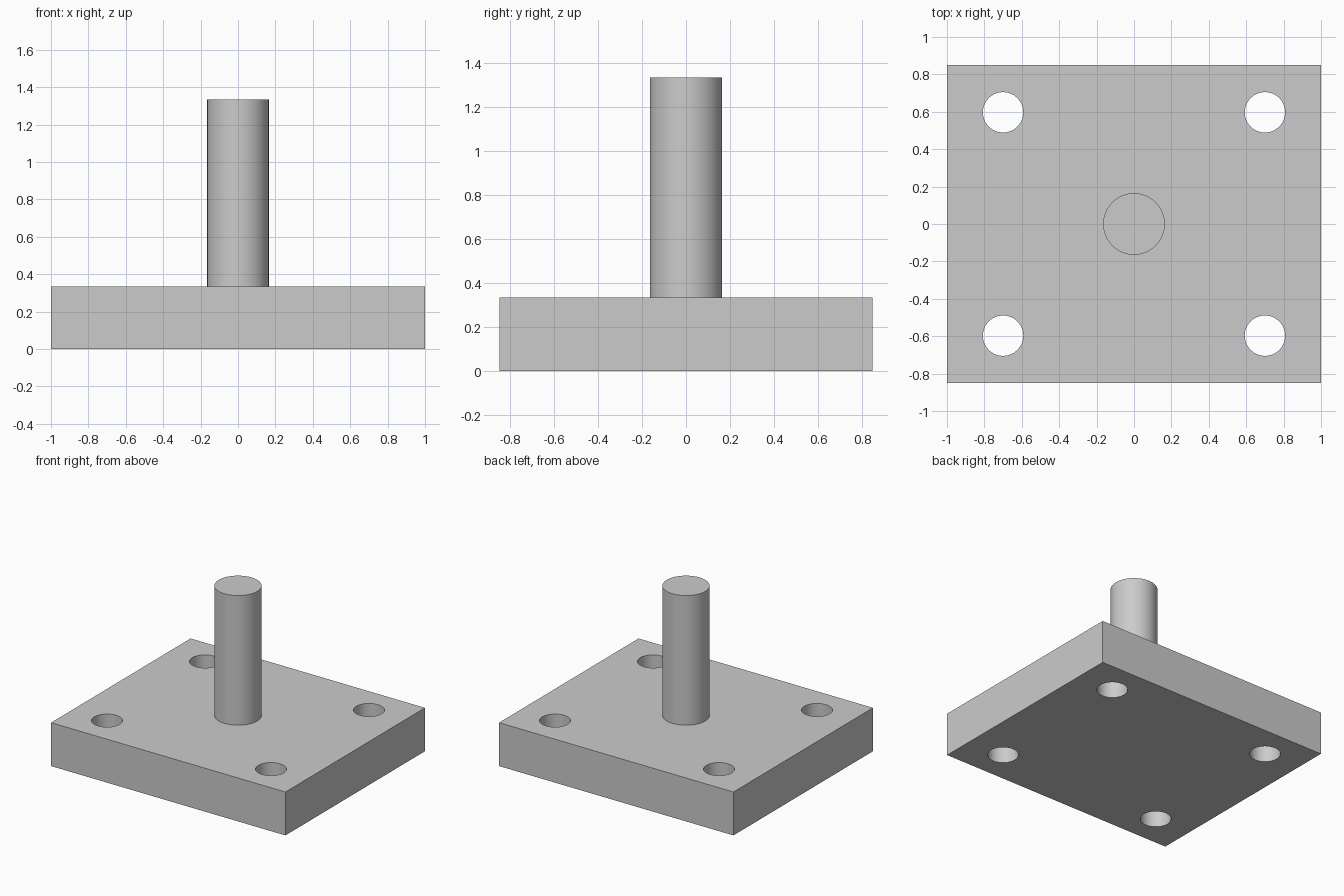
import bpy
from math import radians

if "Cube" in bpy.data.objects:
    bpy.data.objects.remove(bpy.data.objects["Cube"], do_unlink=True)

PLATE_X, PLATE_Y, PLATE_H = 2.0, 1.7, 0.335
POST_R, POST_TOP = 0.165, 1.335
HOLE_R, HOLE_X, HOLE_Y = 0.108, 0.7, 0.597

grey = bpy.data.materials.new("light_grey")
grey.use_nodes = True
colour = (0.6, 0.6, 0.6, 1)
grey.diffuse_color = colour
grey.node_tree.nodes["Principled BSDF"].inputs["Base Color"].default_value = colour


def cylinder(name, x, y, bottom, top, radius):
    bpy.ops.mesh.primitive_cylinder_add(
        vertices=64, radius=radius, depth=top - bottom,
        location=(x, y, (bottom + top) / 2))
    obj = bpy.context.object
    obj.name = name
    return obj


def finish(obj):
    obj.data.materials.clear()
    obj.data.materials.append(grey)
    bpy.ops.object.select_all(action="DESELECT")
    obj.select_set(True)
    bpy.context.view_layer.objects.active = obj
    bpy.ops.object.shade_smooth_by_angle(angle=radians(30))


# Base plate
bpy.ops.mesh.primitive_cube_add(size=1, location=(0, 0, PLATE_H / 2))
plate = bpy.context.object
plate.name = "base_plate"
plate.scale = (PLATE_X, PLATE_Y, PLATE_H)
bpy.ops.object.transform_apply(location=True, rotation=False, scale=True)

# Four through holes, one near each corner
for sx in (-1, 1):
    for sy in (-1, 1):
        cutter = cylinder("hole_cutter", sx * HOLE_X, sy * HOLE_Y,
                          -0.1, PLATE_H + 0.1, HOLE_R)
        cutter.hide_render = True
        cut = plate.modifiers.new("bolt_hole", "BOOLEAN")
        cut.operation = "DIFFERENCE"
        cut.solver = "EXACT"
        cut.object = cutter
        bpy.context.view_layer.objects.active = plate
        bpy.ops.object.modifier_apply(modifier=cut.name)
        bpy.data.objects.remove(cutter, do_unlink=True)
finish(plate)

# Upright post in the centre of the plate
finish(cylinder("post", 0, 0, PLATE_H, POST_TOP, POST_R))
